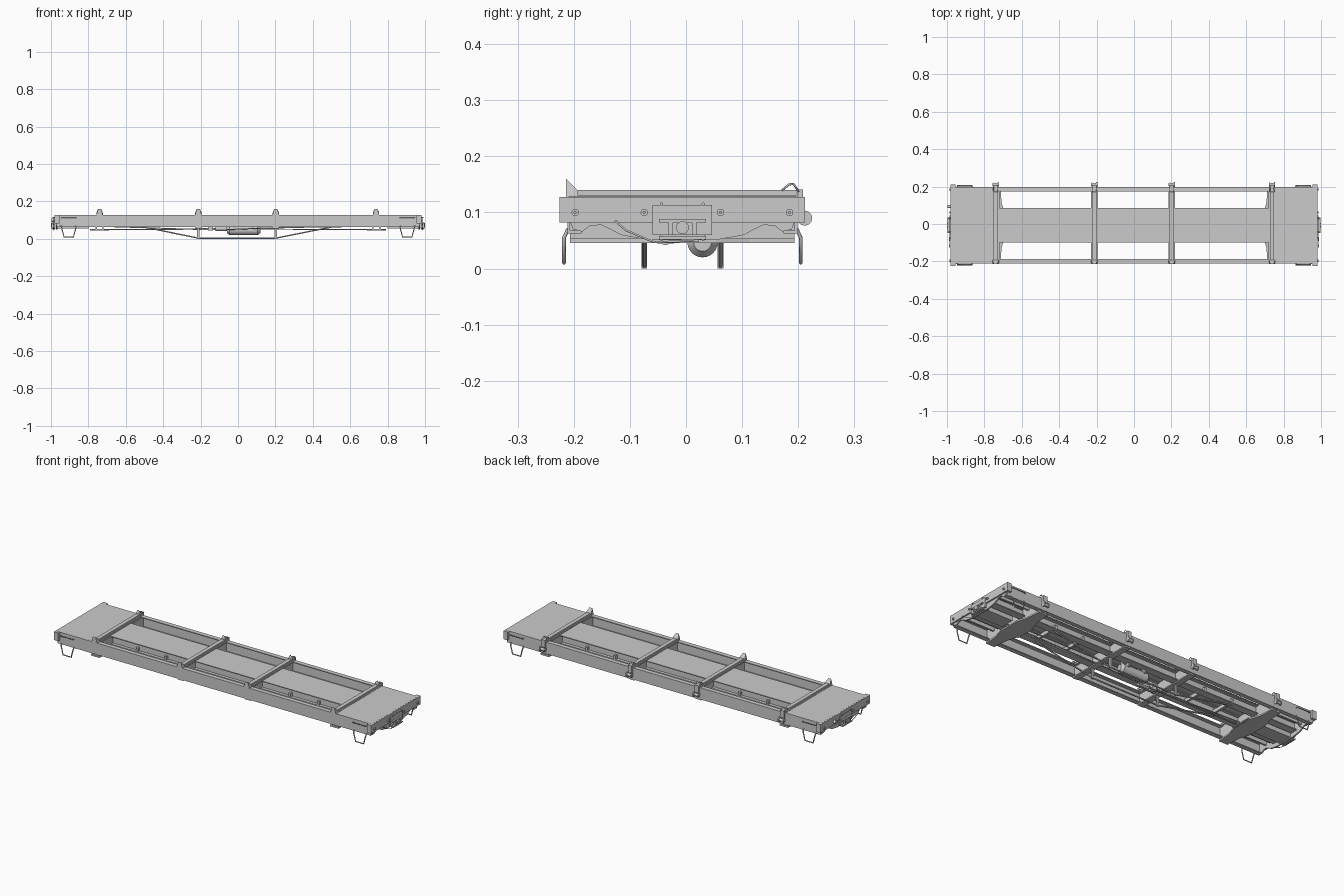
import bpy, bmesh, math
from mathutils import Matrix

if "Cube" in bpy.data.objects:
    bpy.data.objects.remove(bpy.data.objects["Cube"])

YC = -0.0065  # the winches stick out on one side, so the body sits slightly off centre


def prism(name, pts, axis, a, b):
    """Extrude a 2D outline from a to b along an axis."""
    def place(p, t):
        return {'x': (t, p[0], p[1]), 'y': (p[0], t, p[1]), 'z': (p[0], p[1], t)}[axis]
    bm = bmesh.new()
    lo = [bm.verts.new(place(p, a)) for p in pts]
    hi = [bm.verts.new(place(p, b)) for p in pts]
    bm.faces.new(lo)
    bm.faces.new(hi)
    n = len(pts)
    for i in range(n):
        j = (i + 1) % n
        bm.faces.new((lo[i], lo[j], hi[j], hi[i]))
    return finish(name, bm)


def finish(name, bm):
    bmesh.ops.recalc_face_normals(bm, faces=bm.faces)
    me = bpy.data.meshes.new(name)
    bm.to_mesh(me)
    bm.free()
    ob = bpy.data.objects.new(name, me)
    bpy.context.collection.objects.link(ob)
    return ob


def box(name, x0, x1, y0, y1, z0, z1):
    return prism(name, [(x0, y0), (x1, y0), (x1, y1), (x0, y1)], 'z', z0, z1)


def cyl(name, centre, r, length, r2=None, seg=16):
    """Cylinder along x."""
    bm = bmesh.new()
    bmesh.ops.create_cone(bm, cap_ends=True, segments=seg, radius1=r,
                          radius2=r if r2 is None else r2, depth=length,
                          matrix=Matrix.Translation(centre) @ Matrix.Rotation(math.pi / 2, 4, 'Y'))
    for f in bm.faces:
        f.smooth = len(f.verts) == 4
    return finish(name, bm)


def tube(name, pts, r, closed=False):
    cu = bpy.data.curves.new(name, 'CURVE')
    cu.dimensions = '3D'
    cu.bevel_depth = r
    cu.bevel_resolution = 1
    cu.use_fill_caps = True
    sp = cu.splines.new('POLY')
    sp.points.add(len(pts) - 1)
    for p, q in zip(sp.points, pts):
        p.co = (*q, 1)
    sp.use_cyclic_u = closed
    ob = bpy.data.objects.new(name, cu)
    bpy.context.collection.objects.link(ob)
    return ob


STATIONS = (-0.74, -0.212, 0.202, 0.738)

for s in (-1, 1):
    # side sill channels
    c = [(.205, .063), (.205, .128), (.18, .128), (.18, .123),
         (.2, .123), (.2, .068), (.18, .068), (.18, .063)]
    prism("side_sill", [(s * y, z) for y, z in c], 'x', -.97, .97)

    # centre sill I-beams
    w, t = .021, .004
    i = [(-w, .075), (w, .075), (w, .08), (t, .08), (t, .119), (w, .119),
         (w, .123), (-w, .123), (-w, .119), (-t, .119), (-t, .08), (-w, .08)]
    prism("centre_beam", [(s * .068 + y, z) for y, z in i], 'x', -.965, .965)

    # truss rods with queen posts
    y = s * .068
    tube("truss_rod", [(-.57, y, .08), (-.212, y, .007), (.202, y, .007), (.57, y, .08)], .004)
    for x in STATIONS[1:3]:
        box("queen_post", x - .006, x + .006, y - .005, y + .005, .003, .06)

    # brake rods
    tube("brake_rod", [(s * .1, s * .025, .052), (s * .7, s * .025, .05)], .003)
    box("brake_lever", s * .685 - .004, s * .685 + .004, -.06, .06, .047, .053)

# deck plates
box("centre_deck_plate", -.74, .74, -.093, .093, .122, .126)
for s in (-1, 1):
    box("end_deck", *sorted((s * .975, s * .725)), -.203, .203, .122, .1285)

# load bolsters on top, with a stake wedge on one side and a winch on the other
for x in STATIONS:
    box("load_bolster", x - .011, x + .011, -.203, .203, .128, .14)
    box("bolster_base", x - .017, x + .017, -.203, .203, .122, .13)
    wedge = prism("stake_wedge", [(-.207, .128), (-.207, .16), (-.186, .139), (-.186, .128)],
                  'x', x - .017, x + .017)
    for v in wedge.data.vertices:
        if v.co.z > .15:
            v.co.x = x + (v.co.x - x) * .5
    h = .011
    tube("tie_loop", [(x - h, .178, .14), (x - h, .19, .15), (x - h, .198, .151), (x - h, .207, .138),
                      (x + h, .207, .138), (x + h, .198, .151), (x + h, .19, .15),
                      (x + h, .178, .14)], .002, True)
    box("winch_bracket", x - .012, x + .012, .204, .215, .1, .141)
    cyl("winch_drum", (x, .218, .09), .008, .034)
    cyl("winch_ratchet", (x + .013, .218, .09), .0135, .006, seg=12)
    cyl("winch_flange", (x - .013, .218, .09), .0115, .004, seg=12)

# cross members between the sills
for x in STATIONS[1:3]:
    box("crossbearer_flange", x - .017, x + .017, -.2, .2, .056, .063)
    box("crossbearer_web", x - .004, x + .004, -.2, .2, .063, .122)
for x in (-.56, -.385, .385, .56):
    box("cross_tie", x - .006, x + .006, -.088, .088, .08, .1)

for s in (-1, 1):
    # body bolster with a bow-sided bottom plate
    bx = s * .74
    plan = [(-.2, .026), (-.12, .032), (-.06, .05), (.06, .05), (.12, .032), (.2, .026)]
    outline = [(bx + w, y) for y, w in plan] + [(bx - w, y) for y, w in reversed(plan)]
    prism("body_bolster_plate", outline, 'z', .046, .054)
    for d in (-.018, .018):
        box("body_bolster_web", bx + d - .003, bx + d + .003, -.2, .2, .054, .122)
    cyl("centre_pin_plate", (bx, 0, .05), .001, .001).hide_render = True

    # short stringers below the end deck
    for y in (-.15, -.115, -.03, .03, .115, .15):
        box("end_stringer", *sorted((s * .97, s * .76)), y - .005, y + .005, .095, .122)

    # end sill with wrapped corners
    box("end_plate", *sorted((s * .97, s * .982)), -.2185, .2185, .082, .128)
    for q in (-1, 1):
        box("corner_flap", *sorted((s * .955, s * .982)),
            *sorted((q * .205, q * .2185)), .082, .128)
    half = [(.2, .083), (.195, .07), (.178, .066), (.165, .076), (.145, .078), (.128, .07),
            (.11, .06), (.06, .051)]
    apron = half + [(-y, z) for y, z in reversed(half)]
    prism("end_apron", apron, 'x', *sorted((s * .966, s * .974)))

    # round bolts on the end plate
    for y in (-.191, -.068, .068, .191):
        cyl("end_bolt", (s * .984, y, .1), .0065, .006)
        cyl("end_bolt_core", (s * .987, y, .1), .003, .006, seg=8)

    # coupler pocket: frame plates around a stub
    box("coupler_plate", *sorted((s * .978, s * .987)), -.053, .053, .06, .113)
    for z in (.055, .085):
        box("coupler_shelf", *sorted((s * .98, s * .996)), -.042, .042, z - .003, z + .003)
    for q in (-1, 1):
        box("coupler_cheek", *sorted((s * .98, s * .997)), *sorted((q * .017, q * .025)), .06, .083)
        for z in (.052, .115):
            cyl("coupler_bolt", (s * .985, q * .037, z), .003, .012, seg=8)
    cyl("coupler_socket", (s * .99, 0, .073), .0115, .02)
    cyl("coupler_pin", (s * .993, 0, .073), .005, .014, seg=10)
    box("draft_box", *sorted((s * .8, s * .98)), -.04, .04, .056, .09)

    # uncoupling lever across the end
    tube("uncoupling_lever", [(s * .985, .03, .05), (s * .985, -.05, .047),
                              (s * .988, -.1, .068), (s * .985, -.12, .085)], .002)

    # step stirrups and grab bars at each corner
    for q in (-1, 1):
        y = q * .211
        tube("step_stirrup", [(s * .945, q * .204, .07), (s * .942, y, .055), (s * .93, y, .01),
                              (s * .88, y, .01), (s * .868, y, .055), (s * .865, q * .204, .07)],
             .0033)
        tube("grab_bar", [(s * .945, q * .203, .112), (s * .945, q * .213, .112),
                          (s * .865, q * .213, .112), (s * .865, q * .203, .112)], .002)

# hand brake stub at one end
cyl("hand_brake_hub", (-.988, .1, .1), .009, .016)

# air reservoir and brake cylinder under the frame
ty, tz = .036, .047
cyl("air_reservoir", (.03, ty, tz), .027, .15, seg=24)
cyl("reservoir_cap", (-.052, ty, tz), .016, .014, .027, seg=24)
cyl("reservoir_cap", (.112, ty, tz), .027, .014, .016, seg=24)
for x in (-.02, .08):
    box("reservoir_hanger", x - .006, x + .006, ty - .03, ty + .03, .055, .1)
cyl("brake_cylinder", (-.09, -.03, .055), .013, .06)
box("brake_valve", -.16, -.135, -.045, -.015, .045, .075)
tube("air_pipe", [(-.95, -.02, .07), (-.7, -.02, .066), (-.2, -.02, .05), (-.05, -.02, .05),
                  (.2, -.02, .06), (.95, -.02, .07)], .003)
tube("brake_push_rod", [(-.2, -.03, .055), (-.06, -.03, .055)], .004)

# drop unused markers and centre the car
for ob in list(bpy.context.scene.objects):
    if ob.hide_render:
        bpy.data.objects.remove(ob)
    else:
        ob.location.y += YC
        if ob.name.startswith("truss_rod"):
            ob.location.z = -.003
        if ob.name.startswith("queen_post"):
            ob.location.z = -.003
        if ob.name.startswith(("coupler_socket", "coupler_pin")):
            ob.location.x = 0
